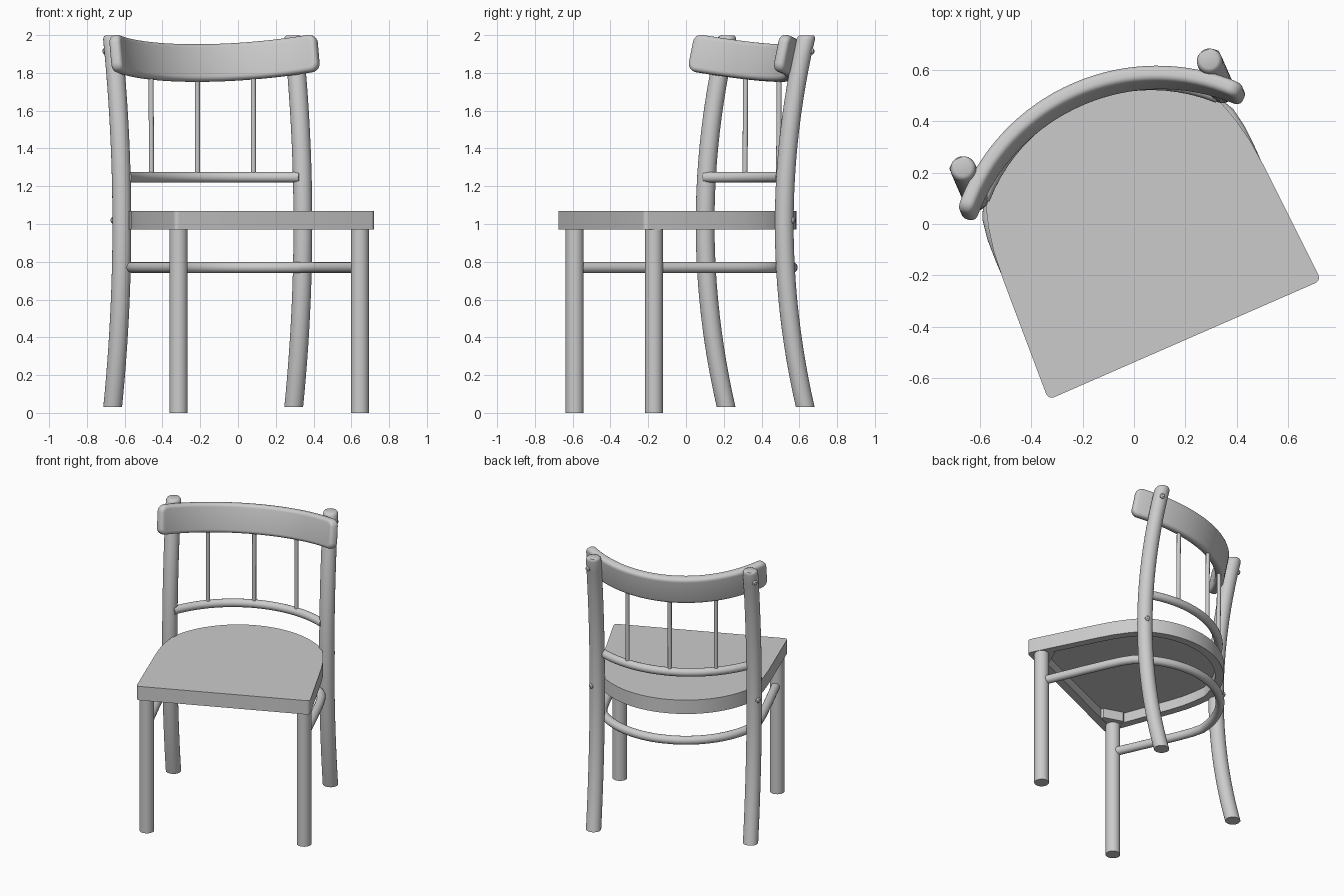
import bpy, bmesh
from math import sin, cos, pi, radians, sqrt
from mathutils import Vector, Matrix

if "Cube" in bpy.data.objects:
    bpy.data.objects.remove(bpy.data.objects["Cube"])

TURN = Matrix.Rotation(radians(23.6), 4, 'Z')   # whole chair is turned about z


def finish(bm, name):
    bmesh.ops.recalc_face_normals(bm, faces=bm.faces)
    bmesh.ops.transform(bm, matrix=TURN, verts=bm.verts)
    me = bpy.data.meshes.new(name)
    bm.to_mesh(me)
    bm.free()
    ob = bpy.data.objects.new(name, me)
    bpy.context.collection.objects.link(ob)
    bpy.context.view_layer.objects.active = ob
    ob.select_set(True)
    bpy.ops.object.shade_smooth_by_angle(angle=radians(40))
    ob.select_set(False)
    return ob


def tube(name, pts, radii, sides=24, axis=None):
    """Round bar through pts; axis fixes the ring normal."""
    pts = [Vector(p) for p in pts]
    if not isinstance(radii, list):
        radii = [radii] * len(pts)
    bm = bmesh.new()
    rings = []
    for i, p in enumerate(pts):
        t = Vector(axis) if axis else pts[min(i + 1, len(pts) - 1)] - pts[max(i - 1, 0)]
        t.normalize()
        a = t.cross(Vector((1, 0, 0)) if abs(t.z) > 0.9 else Vector((0, 0, 1))).normalized()
        b = t.cross(a)
        rings.append([bm.verts.new(p + radii[i] * (a * cos(k * 2 * pi / sides) + b * sin(k * 2 * pi / sides)))
                      for k in range(sides)])
    for r0, r1 in zip(rings, rings[1:]):
        for k in range(sides):
            bm.faces.new((r0[k], r0[(k + 1) % sides], r1[(k + 1) % sides], r1[k]))
    bm.faces.new(rings[0])
    bm.faces.new(rings[-1])
    return finish(bm, name)


def prism(bm, outline, z0, z1):
    """Solid from a plan outline; returns its bottom face."""
    low = [bm.verts.new((x, y, z0)) for x, y in outline]
    top = [bm.verts.new((x, y, z1)) for x, y in outline]
    n = len(low)
    for i in range(n):
        bm.faces.new((low[i], low[(i + 1) % n], top[(i + 1) % n], top[i]))
    bm.faces.new(top)
    return bm.faces.new(low[::-1])


def both(half):
    """Mirror a right-hand half path (ending near x = 0) to the left."""
    return half + [(-p[0],) + tuple(p[1:]) for p in reversed(half)]


def leg_y(z):
    return 0.339 + 0.124 * ((z - 1.0) / 0.98) ** 2


# Seat: D-shaped board, hollow underneath, rounded front corners
arc = [(0.585 * cos(radians(a)), 0.585 * sin(radians(a))) for a in range(32, 90, 4)]
outline = both([(0.579, -0.493), (0.553, 0.01), (0.543, 0.12), (0.525, 0.21)] + arc)
bm = bmesh.new()
under = prism(bm, outline, 0.97, 1.07)
bmesh.ops.recalc_face_normals(bm, faces=bm.faces)
bmesh.ops.inset_region(bm, faces=[under], thickness=0.055, use_even_offset=True)
hollow = bmesh.ops.extrude_discrete_faces(bm, faces=[under])['faces'][0]
bmesh.ops.translate(bm, vec=(0, 0, 0.07), verts=hollow.verts)
corners = [e for e in bm.edges if all(v.co.y < -0.48 for v in e.verts)
           and abs(e.verts[0].co.z - e.verts[1].co.z) > 0.09]
bmesh.ops.bevel(bm, geom=corners, offset=0.025, segments=5, affect='EDGES', profile=0.5)
finish(bm, "seat")

for s, side in ((1, "right"), (-1, "left")):
    # Front legs and the blocks that hold them
    tube("front_leg_" + side, [(s * 0.524, -0.414, 0), (s * 0.524, -0.414, 0.975)], 0.048)
    bm = bmesh.new()
    prism(bm, [(s * x, y) for x, y in ((0.55, -0.46), (0.55, -0.33), (0.5, -0.33),
                                       (0.4, -0.42), (0.4, -0.46))], 0.972, 1.045)
    finish(bm, "corner_block_" + side)

    # Bent back legs, flat at the foot and eased at the top
    zs = [0.03 + 1.945 * i / 24 for i in range(25)] + [1.988, 1.996, 1.999]
    tube("back_leg_" + side, [(s * 0.523, leg_y(z), z) for z in zs],
         [0.05] * 25 + [0.047, 0.041, 0.033], axis=(0, 0, 1))

    # Bolt heads on the outside of the back legs
    for label, z in (("crest", 1.915), ("seat", 1.02)):
        d = Vector((s * 0.67, 0.74, 0))
        c = Vector((s * 0.523, leg_y(z), z))
        tube(label + "_bolt_" + side, [c + d * 0.03, c + d * 0.054, c + d * 0.061],
             [0.018, 0.018, 0.01], 14, axis=d)

# U-shaped stretcher under the seat
half = [(0.52, -0.41, 0.77), (0.523, -0.1, 0.77), (0.522, 0.08, 0.77), (0.518, 0.17, 0.77)]
half += [(0.562 * cos(radians(a)), 0.562 * sin(radians(a)), 0.77) for a in range(26, 90, 4)]
tube("stretcher", both(half), 0.029, 18)


# Lower back rail, a shallow arc between the back legs
def rail_y(x):
    return 0.535 - 0.70 + sqrt(0.49 - x * x)


tube("back_rail", [(x, rail_y(x), 1.248) for x in [-0.5 + i / 24 for i in range(25)]], 0.028, 18)

# Crest rail: rounded board bent round an arc and leaned back
R, lean = 0.775, radians(12.3)
bm = bmesh.new()
bmesh.ops.create_cube(bm, size=1)
bmesh.ops.scale(bm, vec=(1.33, 0.062, 0.2), verts=bm.verts)
ends = [e for e in bm.edges if abs(e.verts[0].co.y - e.verts[1].co.y) > 0.05]
bmesh.ops.bevel(bm, geom=ends, offset=0.045, segments=6, affect='EDGES', profile=0.5)
rims = [e for e in bm.edges if abs(e.verts[0].co.y - e.verts[1].co.y) < 1e-4]
bmesh.ops.bevel(bm, geom=rims, offset=0.024, segments=5, affect='EDGES', profile=0.5)
for i in range(-15, 16):
    bmesh.ops.bisect_plane(bm, geom=bm.verts[:] + bm.edges[:] + bm.faces[:],
                           plane_co=(i * 0.04, 0, 0), plane_no=(1, 0, 0))
for v in bm.verts:
    x, y, z = v.co
    r, w = R + y, (R + y) * cos(x / R) - R
    v.co = (r * sin(x / R), 0.55 + w * cos(lean) + z * sin(lean),
            1.852 - w * sin(lean) + z * cos(lean))
finish(bm, "crest_rail")

# Three thin spindles
for x, side in ((-0.295, "left"), (0, "middle"), (0.295, "right")):
    tube("spindle_" + side, [(x, rail_y(x), 1.25), (x, rail_y(x) + 0.004, 1.83)], 0.0135, 14)
